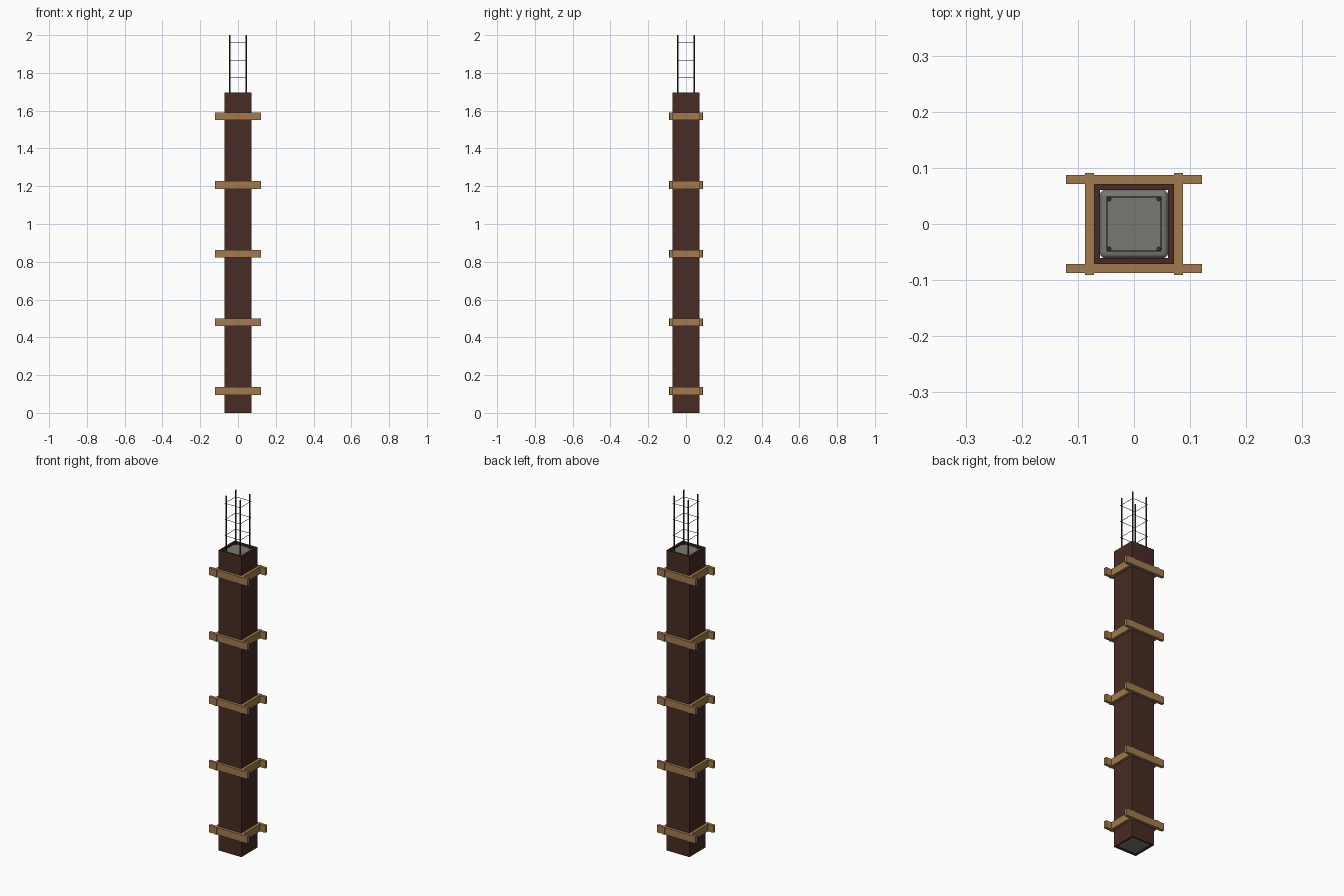
import bpy

old = bpy.data.objects.get("Cube")
if old:
    bpy.data.objects.remove(old, do_unlink=True)


def material(name, rgb):
    mat = bpy.data.materials.new(name)
    mat.use_nodes = True
    colour = (*rgb, 1)
    mat.diffuse_color = colour
    mat.node_tree.nodes["Principled BSDF"].inputs["Base Color"].default_value = colour
    return mat


PLY = material("dark plywood", (0.065, 0.025, 0.017))
WOOD = material("tan timber", (0.36, 0.195, 0.075))
CONCRETE = material("grey concrete", (0.19, 0.19, 0.17))
STEEL = material("dark rusty steel", (0.055, 0.027, 0.022))


def finish(name, mat):
    obj = bpy.context.object
    obj.name = name
    obj.data.materials.append(mat)
    return obj


def box(name, centre, size, mat):
    bpy.ops.mesh.primitive_cube_add(size=1, location=centre)
    obj = bpy.context.object
    obj.scale = size
    bpy.ops.object.transform_apply(location=False, rotation=False, scale=True)
    return finish(name, mat)


OUTER, INNER, SHELL_TOP = 0.071, 0.061, 1.697
MID, THICK = (OUTER + INNER) / 2, OUTER - INNER

# Formwork panels: front and back cover the ends of the side panels
for side, end, flank in ((-1, "front", "right"), (1, "back", "left")):
    box(f"{end}_panel", (0, side * MID, SHELL_TOP / 2), (2 * OUTER, THICK, SHELL_TOP), PLY)
    box(f"{flank}_panel", (side * MID, 0, SHELL_TOP / 2), (THICK, 2 * INNER, SHELL_TOP), PLY)

# Concrete core with rounded edges
core_top = 1.69
core = box("concrete_core", (0, 0, core_top / 2), (2 * INNER, 2 * INNER, core_top), CONCRETE)
bevel = core.modifiers.new("rounded_edges", "BEVEL")
bevel.width = 0.01
bevel.segments = 3

# Timber clamps: five frames of crossing battens
for level in range(5):
    z = 0.116 + level * 0.3635
    for side, end, flank in ((-1, "front", "right"), (1, "back", "left")):
        box(f"{end}_batten_{level}", (0, side * 0.0795, z), (0.242, 0.016, 0.04), WOOD)
        box(f"{flank}_batten_{level}", (side * 0.0795, 0, z), (0.016, 0.181, 0.041), WOOD)

# Vertical reinforcing bars, set into the concrete
BAR = 0.0437
for x in (-BAR, BAR):
    for y in (-BAR, BAR):
        bpy.ops.mesh.primitive_cylinder_add(vertices=8, radius=0.0037, depth=1.95,
                                            location=(x, y, 1.025))
        finish("reinforcing_bar", STEEL)
        bpy.ops.object.shade_smooth_by_angle()

# Thin square ties around the exposed bars
TIE = 0.048
for level in range(3):
    curve = bpy.data.curves.new("tie", "CURVE")
    curve.dimensions = "3D"
    curve.bevel_depth = 0.0013
    curve.bevel_resolution = 1
    spline = curve.splines.new("POLY")
    spline.points.add(3)
    for point, (sx, sy) in zip(spline.points, ((-1, -1), (1, -1), (1, 1), (-1, 1))):
        point.co = (sx * TIE, sy * TIE, 0, 1)
    spline.use_cyclic_u = True
    curve.materials.append(STEEL)
    tie = bpy.data.objects.new(f"tie_{level}", curve)
    tie.location.z = 1.776 + level * 0.0915
    bpy.context.collection.objects.link(tie)
